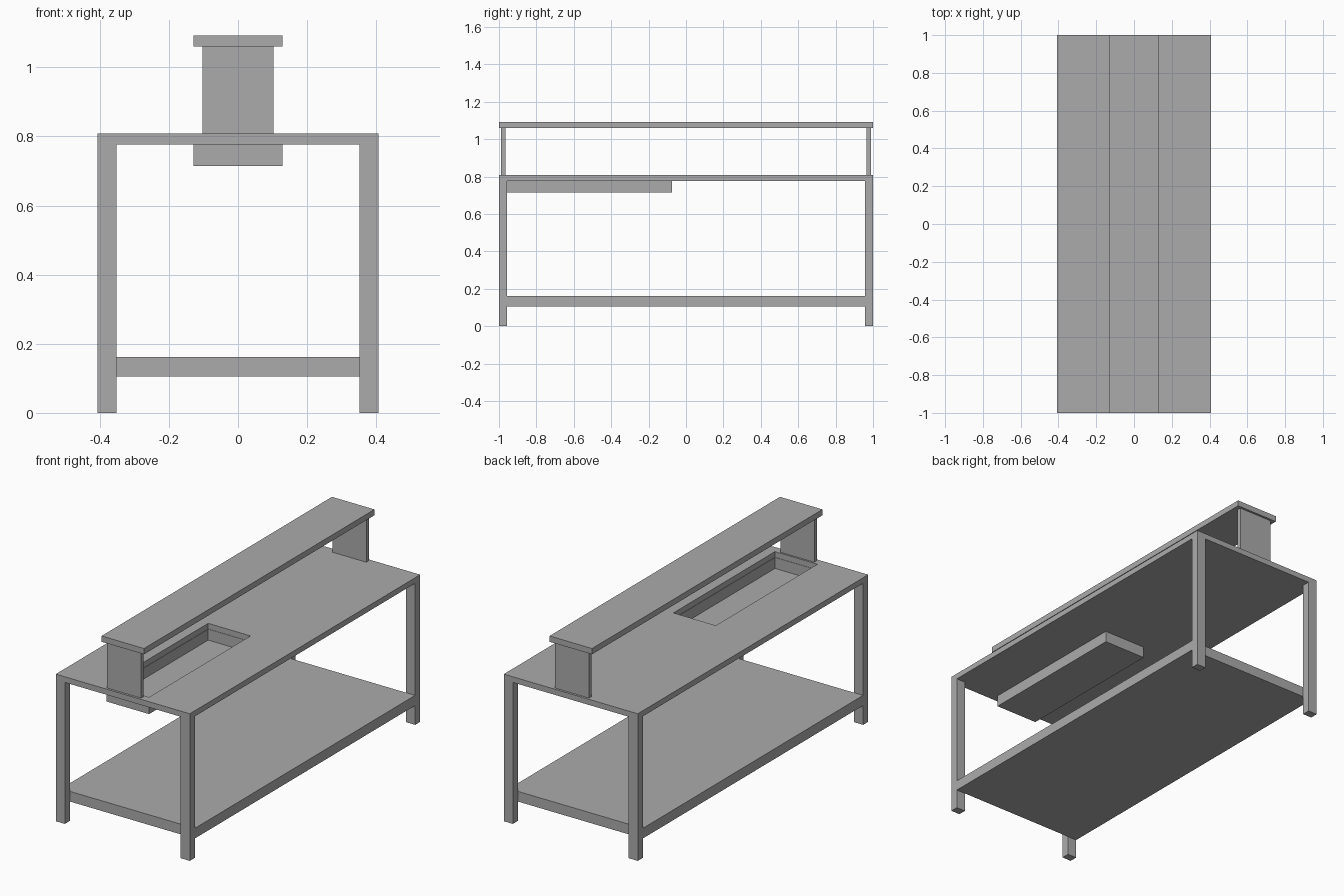
import bpy, bmesh

if "Cube" in bpy.data.objects:
    bpy.data.objects.remove(bpy.data.objects["Cube"])

steel = bpy.data.materials.new("brushed grey")
steel.diffuse_color = (0.41, 0.41, 0.41, 1)
steel.use_nodes = True
steel.node_tree.nodes["Principled BSDF"].inputs["Base Color"].default_value = steel.diffuse_color


def finish(name, bm):
    bmesh.ops.recalc_face_normals(bm, faces=bm.faces)
    mesh = bpy.data.meshes.new(name)
    bm.to_mesh(mesh)
    bm.free()
    mesh.materials.append(steel)
    obj = bpy.data.objects.new(name, mesh)
    bpy.context.collection.objects.link(obj)
    return obj


def loft(name, rings, closed=False):
    """Join rectangles (x0, x1, y0, y1, z); closed joins last to first, else the ends are capped."""
    bm = bmesh.new()
    loops = [[bm.verts.new(p) for p in ((x0, y0, z), (x1, y0, z), (x1, y1, z), (x0, y1, z))]
             for x0, x1, y0, y1, z in rings]
    pairs = list(zip(loops, loops[1:]))
    if closed:
        pairs.append((loops[-1], loops[0]))
    else:
        bm.faces.new(loops[0])
        bm.faces.new(loops[-1])
    for a, b in pairs:
        for i in range(4):
            j = (i + 1) % 4
            bm.faces.new((a[i], a[j], b[j], b[i]))
    return finish(name, bm)


def box(name, x0, x1, y0, y1, z0, z1):
    return loft(name, [(x0, x1, y0, y1, z0), (x0, x1, y0, y1, z1)])


W, L = 0.407, 1.0                 # half width and half length
LEG_X, LEG_Y = 0.055, 0.044       # leg section
TOP0, TOP1 = 0.777, 0.808         # worktop underside and surface
PAN_Z, T = 0.715, 0.002           # basin underside and sheet thickness
hole = (-0.129, 0.129, -0.956, -0.075)
inner = (hole[0] + T, hole[1] - T, hole[2] + T, hole[3] - T)

# Worktop with a rectangular opening
slab = (-W, W, -L, L)
loft("worktop", [slab + (TOP0,), slab + (TOP1,), hole + (TOP1,), hole + (TOP0,)], closed=True)

# Sunken thin-walled basin below the opening
loft("basin", [hole + (PAN_Z,), hole + (TOP0,), inner + (TOP0,), inner + (PAN_Z + T,)])

# Lower shelf between front and back legs, flush with the long sides
box("lower_shelf", -W, W, -L + LEG_Y, L - LEG_Y, 0.106, 0.162)

# Overshelf board
box("overshelf", -0.129, 0.129, -L, L, 1.06, 1.092)

# Legs and overshelf supports at both ends
for sy, end in ((-1, "front"), (1, "back")):
    y0, y1 = sorted((sy * L, sy * (L - LEG_Y)))
    for sx, side in ((-1, "left"), (1, "right")):
        x0, x1 = sorted((sx * W, sx * (W - LEG_X)))
        box(f"{end}_{side}_leg", x0, x1, y0, y1, 0, TOP0)
    y0, y1 = sorted((sy * 0.988, sy * 0.966))
    box(f"{end}_overshelf_support", -0.103, 0.103, y0, y1, TOP1, 1.06)
